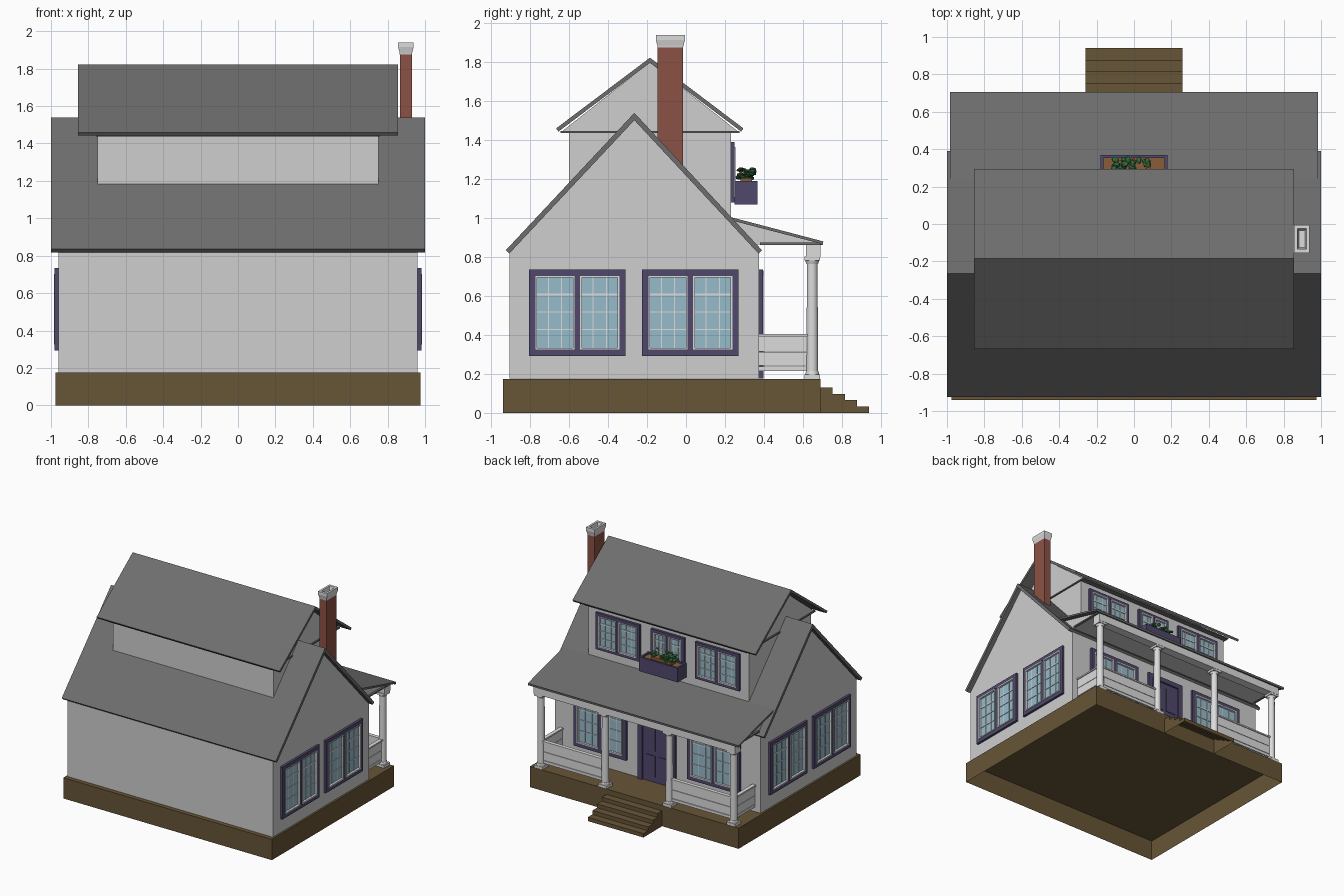
import bpy, bmesh, math, random
from mathutils import Matrix, Vector

if "Cube" in bpy.data.objects:
    bpy.data.objects.remove(bpy.data.objects["Cube"])

random.seed(4)


def material(name, rgb):
    m = bpy.data.materials.new(name)
    m.diffuse_color = (*rgb, 1)
    m.use_nodes = True
    m.node_tree.nodes["Principled BSDF"].inputs["Base Color"].default_value = m.diffuse_color
    return m


WALL = material("wall light grey", (0.62, 0.62, 0.62))
TRIM = material("trim white", (0.72, 0.72, 0.72))
ROOF = material("roof grey", (0.155, 0.155, 0.155))
BROWN = material("foundation brown", (0.135, 0.09, 0.038))
BRICK = material("brick red", (0.26, 0.085, 0.06))
PURPLE = material("window purple", (0.08, 0.066, 0.15))
GLASS = material("glass blue", (0.31, 0.5, 0.6))
GREEN = material("leaf green", (0.035, 0.16, 0.05))
SOIL = material("soil brown", (0.25, 0.11, 0.04))
RED = material("flower red", (0.45, 0.05, 0.04))


def finish(name, bm, mat, open_bottom=False):
    bmesh.ops.recalc_face_normals(bm, faces=bm.faces)
    if open_bottom:
        down = [f for f in bm.faces if f.normal.z < -0.9]
        bmesh.ops.delete(bm, geom=down, context='FACES')
    me = bpy.data.meshes.new(name)
    bm.to_mesh(me)
    bm.free()
    me.materials.append(mat)
    ob = bpy.data.objects.new(name, me)
    bpy.context.collection.objects.link(ob)
    return ob


def same(p):
    return p


def boxes(name, mat, items, place=same, open_bottom=False):
    """One object from boxes (x0, x1, y0, y1, z0, z1), mapped by place()."""
    bm = bmesh.new()
    for x0, x1, y0, y1, z0, z1 in items:
        verts = bmesh.ops.create_cube(bm, size=1)['verts']
        for v in verts:
            v.co = place(Vector((x1 if v.co.x > 0 else x0,
                                 y1 if v.co.y > 0 else y0,
                                 z1 if v.co.z > 0 else z0)))
    return finish(name, bm, mat, open_bottom)


def prism(name, mat, profile, half, open_bottom=False):
    """Extrude a (y, z) profile across x from -half to half."""
    bm = bmesh.new()
    f = bm.faces.new([bm.verts.new((-half, y, z)) for y, z in profile])
    ext = bmesh.ops.extrude_face_region(bm, geom=[f])['geom']
    for v in ext:
        if isinstance(v, bmesh.types.BMVert):
            v.co.x = half
    return finish(name, bm, mat, open_bottom)


# Foundation and back steps, hollow underneath
boxes("foundation", BROWN, [(-.975, .975, -.94, .69, 0, .175)], open_bottom=True)
steps = [(.69, 0), (.69, .13)]
for i in range(4):
    y, z = .69 + .0625 * (i + 1), .13 - .0325 * i
    steps += [(y, z), (y, z - .0325)]
prism("steps", BROWN, steps, .26, open_bottom=True)

# Main house and steep roof
prism("main_walls", WALL, [(-.905, .176), (.375, .176), (.375, .822),
                           (-.265, 1.51), (-.905, .822)], .96)
prism("main_roof", ROOF, [(-.925, .835), (-.265, 1.54), (.39, .835), (.372, .818),
                          (-.265, 1.502), (-.907, .818)], 1.0)

# Upper storey with its own gable roof
boxes("upper_walls", WALL, [(-.75, .75, -.6, .23, 1.0, 1.44)])
prism("upper_gable", WALL, [(-.635, 1.446), (.265, 1.446), (-.185, 1.8)], .75)
boxes("upper_soffit", ROOF, [(-.76, .76, -.645, .275, 1.436, 1.447)])
prism("upper_roof", ROOF, [(-.667, 1.46), (-.185, 1.823), (.295, 1.46), (.283, 1.444),
                           (-.185, 1.797), (-.655, 1.444)], .855)

# Porch roof, gable ends, beam and soffit edges
prism("porch_roof", ROOF, [(.225, 1.006), (.705, .88), (.702, .866), (.225, .99)], .985)
prism("porch_gable", WALL, [(.25, .985), (.685, .872), (.685, .864), (.36, .864)], .94)
boxes("porch_soffit", ROOF, [(-.985, .985, .69, .703, .863, .876),
                             (-.955, -.935, .38, .7, .862, .874),
                             (.935, .955, .38, .7, .862, .874)])
boxes("porch_beam", TRIM, [(-.94, .94, .615, .69, .8, .864)])

# Porch columns with square plinths and caps
for i, x in enumerate((-.9, -.3, .3, .9)):
    bm = bmesh.new()
    for r1, r2, z0, z1 in ((.03, .027, .2, .78), (.036, .032, .195, .215), (.03, .037, .765, .785)):
        bmesh.ops.create_cone(bm, cap_ends=True, segments=20, radius1=r1, radius2=r2, depth=z1 - z0,
                              matrix=Matrix.Translation((x, .648, (z0 + z1) / 2)))
    col = finish(f"column_{i}", bm, TRIM)
    for p in col.data.polygons:
        p.use_smooth = abs(p.normal.z) < .5
    boxes(f"column_blocks_{i}", TRIM, [(x - .04, x + .04, .608, .688, a, b)
                                       for a, b in ((.175, .197), (.783, .802))])

# Porch railings: three boards and short feet, on the back and both ends
boards = ((.315, .40), (.242, .312), (.215, .238))
for s in (-1, 1):
    a, b = sorted((s * .32, s * .88))
    boxes("back_railing", TRIM, [(a, b, .64, .656, z0, z1) for z0, z1 in boards]
          + [(a, b, .632, .664, .392, .404)])
    boxes("end_railing", TRIM, [(s * .9 - .008, s * .9 + .008, .375, .63, z0, z1) for z0, z1 in boards]
          + [(s * .9 - .016, s * .9 + .016, .375, .63, .392, .404)])


def window(name, place, u0, u1, z0, z1, rim=.032, sashes=2):
    """Framed window; local x runs along the wall and local y points out of it."""
    mid = .028
    w = (u1 - u0 - 2 * rim - mid * (sashes - 1)) / sashes
    zb, zt = z0 + rim, z1 - rim
    frame = [(u0, u1, 0, .02, z0, zb), (u0, u1, 0, .02, zt, z1),
             (u0, u0 + rim, 0, .02, zb, zt), (u1 - rim, u1, 0, .02, zb, zt)]
    sash, glass = [], []
    for i in range(sashes):
        a = u0 + rim + i * (w + mid)
        b = a + w
        if i:
            frame.append((a - mid, a, 0, .018, zb, zt))
        glass.append((a, b, 0, .006, zb, zt))
        t = .009
        sash += [(a, b, 0, .024, zb, zb + t), (a, b, 0, .024, zt - t, zt),
                 (a, a + t, 0, .024, zb, zt), (b - t, b, 0, .024, zb, zt)]
        for k in (1, 2):
            c = a + w * k / 3
            sash.append((c - .0025, c + .0025, 0, .01, zb, zt))
        for k, h in ((.27, .0025), (.51, .0025), (.75, .005)):
            c = zb + (zt - zb) * k
            sash.append((a, b, 0, .011, c - h, c + h))
    boxes(name + "_frame", PURPLE, frame, place)
    boxes(name + "_sash", TRIM, sash, place)
    boxes(name + "_glass", GLASS, glass, place)


def on_back(y):
    return lambda p: Vector((p.x, y + p.y, p.z))


def on_end(side):
    return lambda p: Vector((side * (.96 + p.y), p.x, p.z))


# Windows on the gable ends, under the porch and in the upper storey
for s, label in ((-1, "left"), (1, "right")):
    window(label + "_window_a", on_end(s), -.805, -.31, .293, .735)
    window(label + "_window_b", on_end(s), -.225, .27, .293, .735)
    window(label + "_porch_window", on_back(.375), s * .53 - .245, s * .53 + .245, .293, .735)
    window(label + "_upper_window", on_back(.23), s * .465 - .205, s * .465 + .205, 1.08, 1.39, .025)
window("middle_upper_window", on_back(.23), -.155, .155, 1.08, 1.39, .025)

# Door with frame and raised panels
boxes("door_frame", PURPLE, [(-.175, -.135, .375, .397, .176, .73), (.135, .175, .375, .397, .176, .73),
                             (-.175, .175, .375, .397, .69, .73)])
boxes("door", PURPLE, [(-.135, .135, .375, .382, .176, .69)]
      + [(x - .045, x + .045, .38, .388, a, b) for x in (-.062, .062) for a, b in ((.22, .40), (.44, .65))])

# Chimney with a flared hollow cap
boxes("chimney", BRICK, [(.865, .93, -.145, -.015, 1.15, 1.88)])
bm = bmesh.new()
rings = []
for dx, dy, z in ((.0325, .065, 1.875), (.034, .067, 1.885), (.041, .075, 1.915), (.041, .075, 1.94),
                  (.024, .055, 1.94), (.016, .045, 1.9)):
    rings.append([bm.verts.new((.8975 + sx * dx, -.08 + sy * dy, z))
                  for sx, sy in ((-1, -1), (1, -1), (1, 1), (-1, 1))])
for lo, hi in zip(rings, rings[1:]):
    for k in range(4):
        bm.faces.new((lo[k], lo[(k + 1) % 4], hi[(k + 1) % 4], hi[k]))
bm.faces.new(rings[0])
bm.faces.new(rings[-1])
finish("chimney_cap", bm, TRIM)

# Flower box: floor, four sides, soil, leaves and flowers
boxes("flower_box", PURPLE, [(-.18, .18, .25, .368, 1.07, 1.09), (-.18, .18, .352, .368, 1.07, 1.19),
                             (-.18, .18, .25, .264, 1.07, 1.19), (-.18, -.164, .25, .368, 1.07, 1.19),
                             (.164, .18, .25, .368, 1.07, 1.19)])
boxes("soil", SOIL, [(-.164, .164, .262, .354, 1.08, 1.178), (-.1, .09, .28, .34, 1.17, 1.205)])


def blobs(name, mat, count, size, zlo, zhi):
    bm = bmesh.new()
    for _ in range(count):
        pos = Vector((random.uniform(-.11, .085), random.uniform(.27, .35), random.uniform(zlo, zhi)))
        turn = Matrix.Rotation(random.uniform(0, math.tau), 4, 'Z') @ Matrix.Rotation(random.uniform(-.7, .7), 4, 'X')
        bmesh.ops.create_icosphere(bm, subdivisions=1, radius=size, matrix=Matrix.Translation(pos) @ turn
                                   @ Matrix.Diagonal((1, .8, .45, 1)))
    finish(name, bm, mat)


blobs("leaves", GREEN, 32, .022, 1.2, 1.25)
blobs("flowers", RED, 7, .012, 1.225, 1.255)
